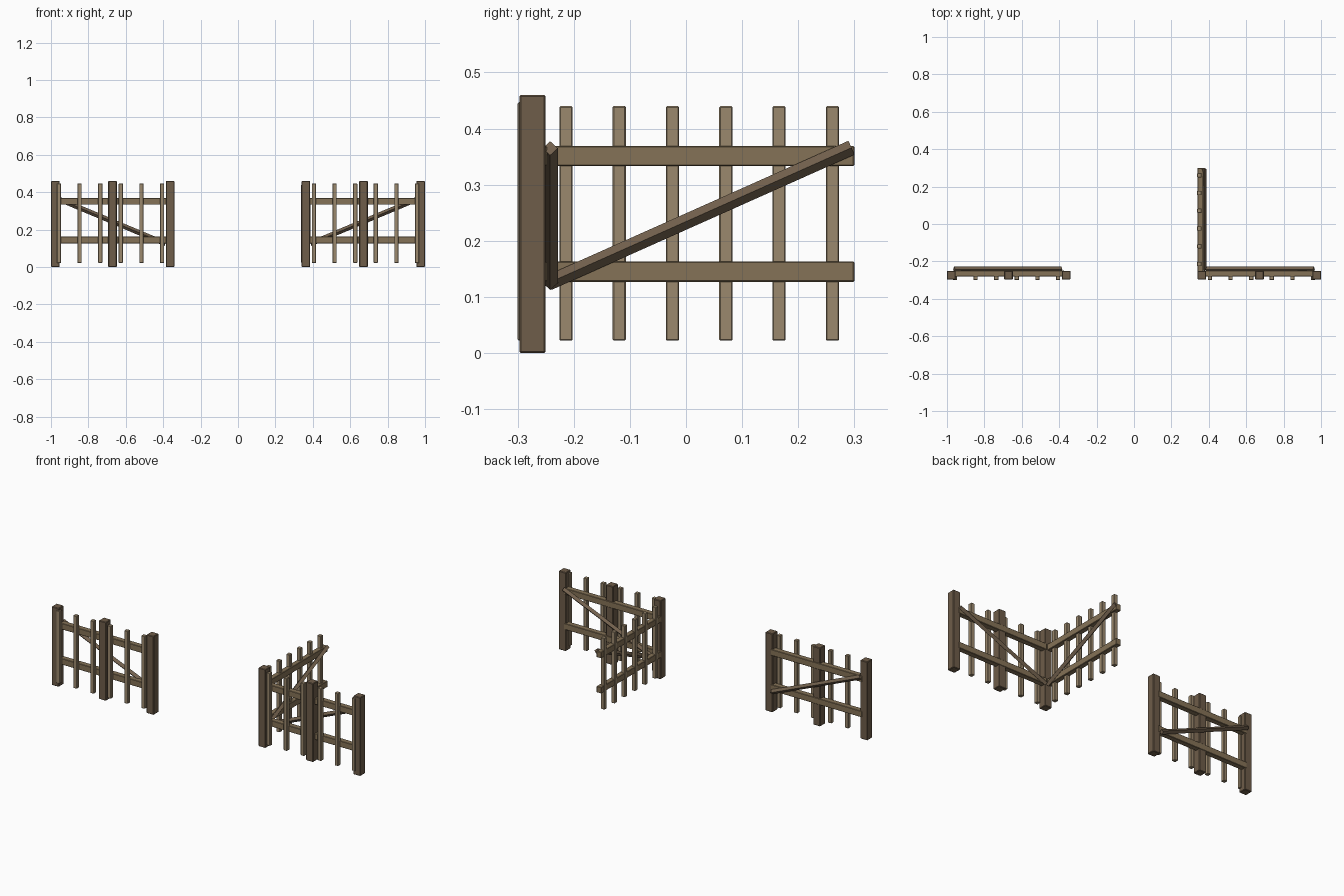
import bpy
import math
from mathutils import Vector

if "Cube" in bpy.data.objects:
    bpy.data.objects.remove(bpy.data.objects["Cube"])


def material(name, rgb):
    m = bpy.data.materials.new(name)
    m.diffuse_color = (*rgb, 1)
    m.use_nodes = True
    m.node_tree.nodes["Principled BSDF"].inputs["Base Color"].default_value = m.diffuse_color
    return m


POST = material("dark_wood", (0.156, 0.109, 0.067))
RAIL = material("mid_wood", (0.235, 0.17, 0.095))
PICKET = material("light_wood", (0.33, 0.25, 0.155))
BRACE = material("brace_wood", (0.17, 0.12, 0.075))


def finish(o, name, mat, bevel):
    o.name = name
    o.data.materials.append(mat)
    if bevel:
        b = o.modifiers.new("worn_edges", "BEVEL")
        b.width = bevel
        b.segments = 1


def box(name, x, y, z, mat, bevel=0.002):
    """Box from (min, max) ranges on each axis."""
    bpy.ops.mesh.primitive_cube_add(size=1, location=[(a + b) / 2 for a, b in (x, y, z)])
    o = bpy.context.object
    o.scale = [b - a for a, b in (x, y, z)]
    bpy.ops.object.transform_apply(location=False, rotation=False, scale=True)
    finish(o, name, mat, bevel)


def brace(name, p, q):
    """Square bar set on its corner, running from p to q."""
    p, q = Vector(p), Vector(q)
    d = q - p
    bpy.ops.mesh.primitive_cylinder_add(vertices=4, radius=0.0135, depth=d.length,
                                        location=(p + q) / 2)
    o = bpy.context.object
    # horizontal axis stays level so the bar presents a corner to each side
    side = d.cross(Vector((0, 0, 1))).normalized()
    up = side.cross(d).normalized()
    o.rotation_euler = d.to_track_quat('Z', 'Y').to_euler()
    from_axes = o.rotation_euler.to_matrix()
    from_axes.col[0], from_axes.col[1], from_axes.col[2] = up, d.normalized().cross(up), d.normalized()
    o.rotation_euler = from_axes.to_euler()
    finish(o, name, BRACE, 0)


def span(c, w):
    return (c - w / 2, c + w / 2)


RAIL_Z = {"lower": (0.127, 0.163), "upper": (0.333, 0.369)}

# front fences, left and right of the opening
for s, label in ((-1, "left"), (1, "right")):
    for x, n in ((0.3625, "inner"), (0.671, "middle"), (0.977, "outer")):
        box(f"{label}_{n}_post", span(s * x, 0.046), (-0.297, -0.25), (0, 0.46), POST, 0.003)
    for n, z in RAIL_Z.items():
        box(f"{label}_{n}_rail", span(s * 0.67, 0.59), (-0.28, -0.248), z, RAIL)
    for i in range(6):
        box(f"{label}_picket_{i + 1}", span(s * (0.406 + i * 0.1102), 0.0225),
            (-0.3, -0.277), (0.022, 0.447), PICKET)
    brace(f"{label}_brace", (s * 0.388, -0.242, 0.125), (s * 0.962, -0.242, 0.365))

# side fence running back from the right inner post
for n, z in RAIL_Z.items():
    box(f"side_{n}_rail", (0.34, 0.37), (-0.26, 0.3), z, RAIL)
for i in range(6):
    box(f"side_picket_{i + 1}", (0.338, 0.361), span(-0.214 + i * 0.095, 0.0235),
        (0.022, 0.44), PICKET)
brace("side_brace", (0.373, -0.245, 0.125), (0.373, 0.295, 0.366))
